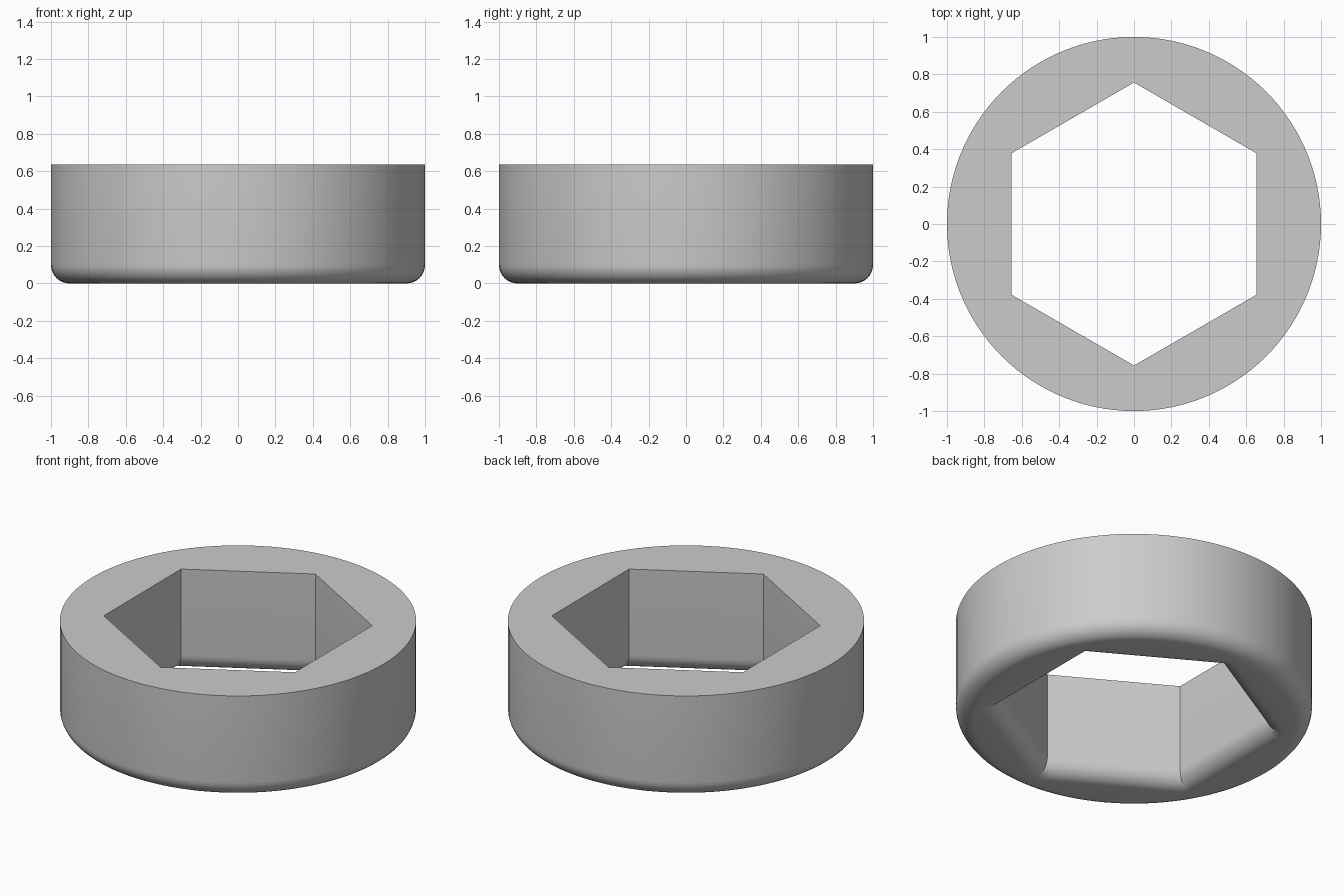
import bpy, bmesh
from math import sin, cos, pi, radians

SEGMENTS = 120          # multiple of 12 so the hexagon corners land on vertices
HEIGHT = 0.636
OUTER = 1.0
APOTHEM = 0.655         # half the distance across the flats
FILLET = 0.1
STEPS = 8

cube = bpy.data.objects.get("Cube")
if cube:
    bpy.data.objects.remove(cube, do_unlink=True)

grey = bpy.data.materials.new("plain grey")
grey.use_nodes = True
colour = (0.6, 0.6, 0.6, 1)
grey.diffuse_color = colour
grey.node_tree.nodes["Principled BSDF"].inputs["Base Color"].default_value = colour

bm = bmesh.new()


def circle(angle, size):
    return size


def hexagon(angle, size):
    # corners point along +y and -y, flats face +x and -x
    return size / cos((angle + pi / 6) % (pi / 3) - pi / 6)


def ring(shape, size, z):
    verts = []
    for i in range(SEGMENTS):
        a = 2 * pi * i / SEGMENTS
        r = shape(a, size)
        verts.append(bm.verts.new((r * cos(a), r * sin(a), z)))
    return verts


# Closed section: up the outer wall, over the top, down the hexagonal bore
arc = [pi / 2 * k / STEPS for k in range(STEPS + 1)]
rings = [ring(circle, OUTER - FILLET + FILLET * sin(t), FILLET - FILLET * cos(t)) for t in arc]
rings += [ring(circle, OUTER, HEIGHT), ring(hexagon, APOTHEM, HEIGHT)]
rings += [ring(hexagon, APOTHEM + FILLET - FILLET * cos(t), FILLET - FILLET * sin(t)) for t in arc]

for j, low in enumerate(rings):
    high = rings[(j + 1) % len(rings)]
    for i in range(SEGMENTS):
        n = (i + 1) % SEGMENTS
        bm.faces.new((low[i], low[n], high[n], high[i]))
bmesh.ops.recalc_face_normals(bm, faces=bm.faces)

mesh = bpy.data.meshes.new("hex_bore_ring")
bm.to_mesh(mesh)
bm.free()
mesh.materials.append(grey)
body = bpy.data.objects.new("hex_bore_ring", mesh)
bpy.context.collection.objects.link(body)

# Smooth walls and rounded rims, crisp top edges and bore corners
bpy.ops.object.select_all(action='DESELECT')
body.select_set(True)
bpy.context.view_layer.objects.active = body
bpy.ops.object.shade_smooth_by_angle(angle=radians(30))
